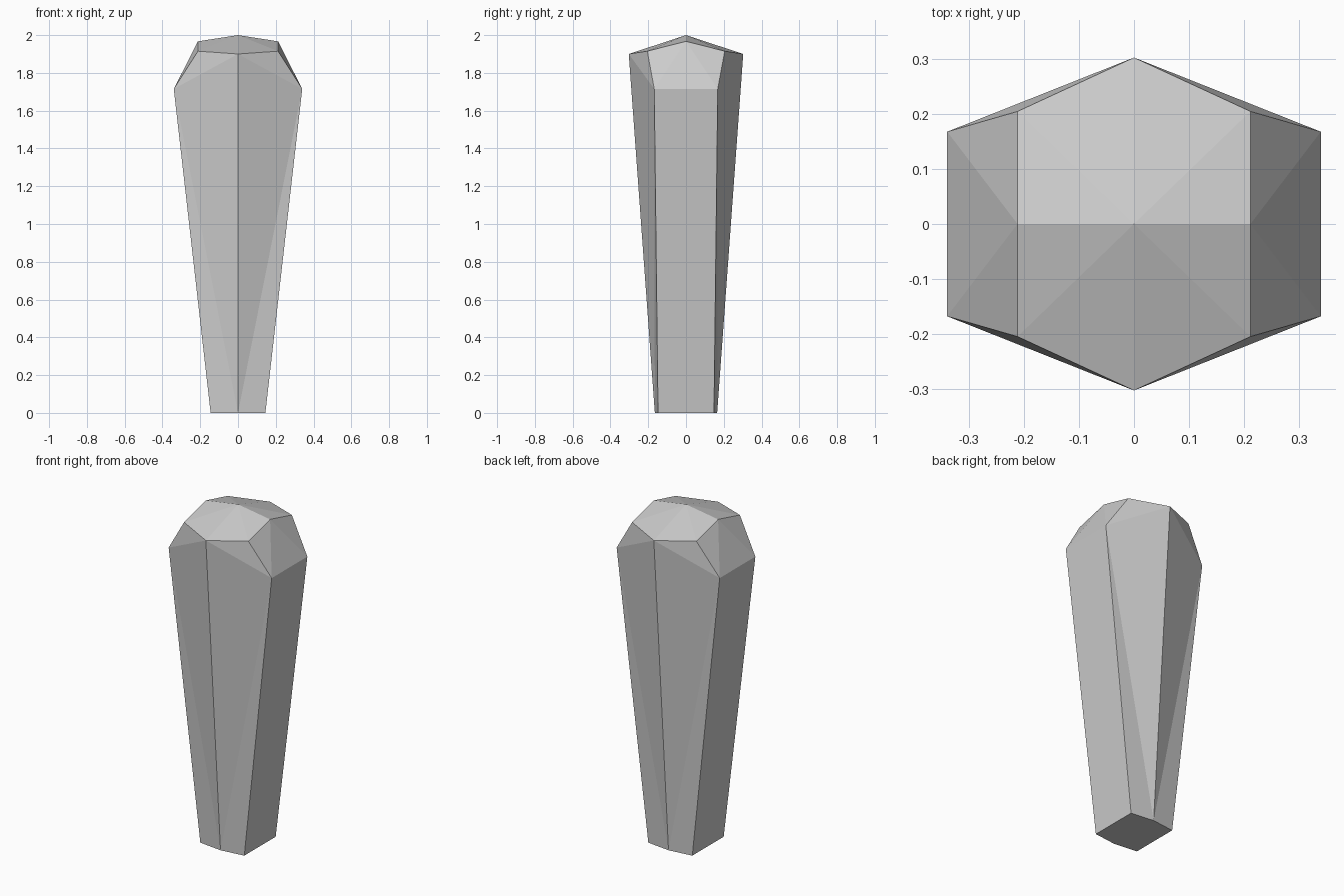
import bpy

if "Cube" in bpy.data.objects:
    bpy.data.objects.remove(bpy.data.objects["Cube"])

# One quarter of the faceted post (+x, -y); mirroring completes it
bottom = [(0, 0, 0), (0, -.165, 0), (.145, -.148, 0), (.145, 0, 0)]
shoulder = [(.34, 0, 1.715), (.34, -.168, 1.715), (0, -.303, 1.9)]
crown = [(.212, -.205, 1.915), (.212, 0, 1.967), (0, 0, 2)]
faces = [
    (0, 3, 2, 1),                      # base
    (1, 2, 5), (1, 5, 6), (2, 3, 4, 5),  # tapering sides
    (6, 5, 7), (5, 4, 8), (5, 8, 7),   # bevelled shoulder
    (9, 7, 8), (9, 6, 7),              # crown
]
mesh = bpy.data.meshes.new("faceted_post")
mesh.from_pydata(bottom + shoulder + crown, [], faces)
post = bpy.data.objects.new("faceted_post", mesh)
bpy.context.collection.objects.link(post)

# Mirror to the left and the back
mirror = post.modifiers.new("mirror", 'MIRROR')
mirror.use_axis = (True, True, False)
mirror.use_clip = True
mirror.merge_threshold = 0.001
